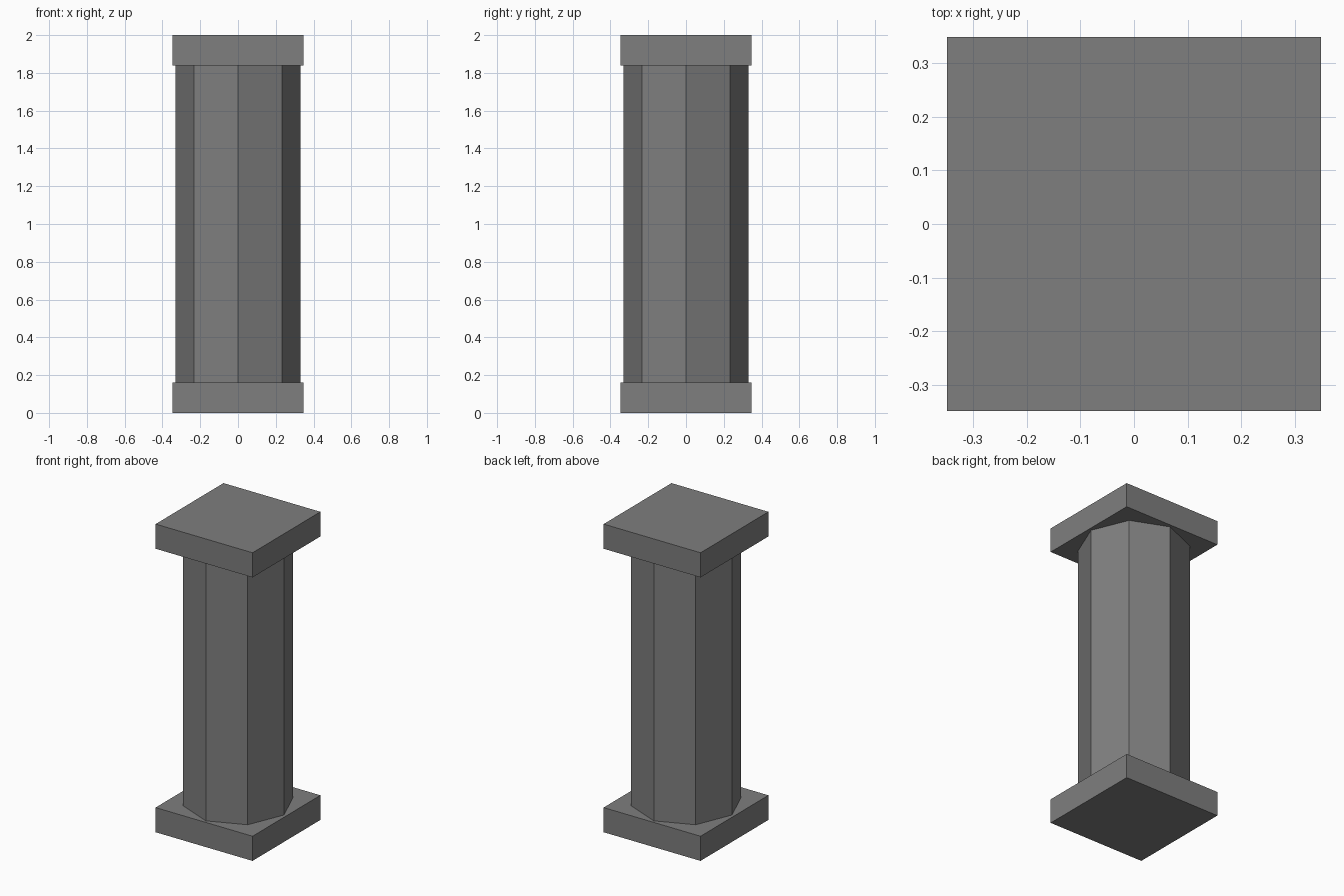
import bpy

if "Cube" in bpy.data.objects:
    bpy.data.objects.remove(bpy.data.objects["Cube"])

# Single stone colour
stone = bpy.data.materials.new("grey_stone")
stone.diffuse_color = (0.21, 0.21, 0.21, 1)
stone.use_nodes = True
stone.node_tree.nodes["Principled BSDF"].inputs["Base Color"].default_value = stone.diffuse_color

HEIGHT, SLAB_H, SLAB_W, SHAFT_R = 2.0, 0.16, 0.696, 0.33


def finish(name):
    ob = bpy.context.object
    ob.name = name
    ob.data.materials.append(stone)


def slab(name, z):
    bpy.ops.mesh.primitive_cube_add(size=1, location=(0, 0, z))
    bpy.context.object.scale = (SLAB_W, SLAB_W, SLAB_H)
    bpy.ops.object.transform_apply(location=False, rotation=False, scale=True)
    finish(name)


# Square base and capital
slab("base_slab", SLAB_H / 2)
slab("top_slab", HEIGHT - SLAB_H / 2)

# Octagonal shaft, corners on the axes
bpy.ops.mesh.primitive_cylinder_add(vertices=8, radius=SHAFT_R,
                                    depth=HEIGHT - 2 * SLAB_H,
                                    location=(0, 0, HEIGHT / 2))
finish("octagonal_shaft")
